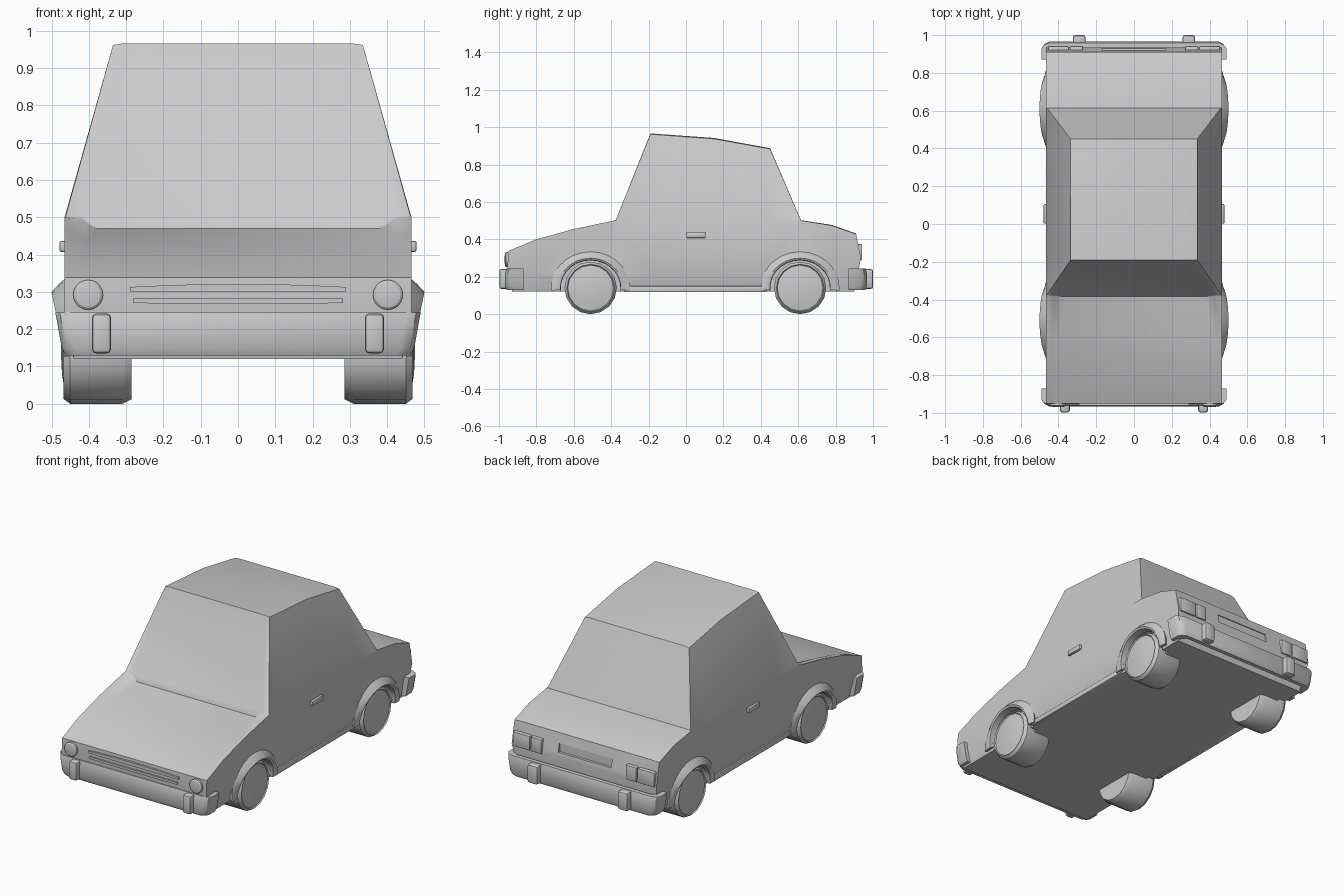
import bpy, bmesh, math
from mathutils import Matrix

if "Cube" in bpy.data.objects:
    bpy.data.objects.remove(bpy.data.objects["Cube"])

def make(name, verts, faces, bevel=0.0):
    me = bpy.data.meshes.new(name)
    bm = bmesh.new()
    vs = [bm.verts.new(v) for v in verts]
    for f in faces:
        bm.faces.new([vs[i] for i in f])
    bmesh.ops.recalc_face_normals(bm, faces=bm.faces)
    if bevel:
        bmesh.ops.bevel(bm, geom=bm.edges[:], offset=bevel, segments=2, affect='EDGES', profile=0.5)
    bm.to_mesh(me)
    bm.free()
    ob = bpy.data.objects.new(name, me)
    bpy.context.collection.objects.link(ob)
    return ob

def loft(name, rings, bevel=0.0, caps=True):
    n = len(rings[0])
    faces = [(k*n+i, k*n+(i+1) % n, (k+1)*n+(i+1) % n, (k+1)*n+i)
             for k in range(len(rings)-1) for i in range(n)]
    if caps:
        faces += [tuple(range(n)), tuple(range((len(rings)-1)*n, len(rings)*n))]
    return make(name, [p for r in rings for p in r], faces, bevel)

def box(name, x0, x1, y0, y1, z0, z1, bevel=0.0):
    ring = lambda z: [(x0, y0, z), (x1, y0, z), (x1, y1, z), (x0, y1, z)]
    return loft(name, [ring(z0), ring(z1)], bevel)

def lathe_x(name, profile, cy, cz, n):
    return loft(name, [[(x, cy+r*math.sin(2*math.pi*i/n), cz+r*math.cos(2*math.pi*i/n))
                        for i in range(n)] for x, r in profile])

# Body shell: stations of (y bottom, y mid, y top, z mid, belt z, inner (x,z), centre (x,z))
W = 0.465
stations = [
    (-.93, -.955, -.95, .24, .338, (.455, .338), (.42, .338)),
    (-.80, -.80, -.80, .21, .40, (.445, .399), (.41, .393)),
    (-.60, -.60, -.60, .20, .455, (.432, .452), (.395, .437)),
    (-.385, -.385, -.385, .20, .50, (.42, .495), (.38, .47)),
    (-.375, -.375, -.375, .20, .50, (.462, .504), (.42, .504)),
    (-.19, -.19, -.19, .20, .50, (.335, .962), (.31, .966)),
    (.15, .15, .15, .20, .50, (.335, .937), (.31, .942)),
    (.45, .45, .45, .20, .50, (.335, .883), (.31, .887)),
    (.615, .615, .615, .20, .50, (.46, .501), (.42, .502)),
    (.78, .78, .78, .22, .474, (.455, .475), (.41, .477)),
    (.90, .935, .91, .30, .428, (.455, .429), (.41, .431)),
]
rings = []
for yb, ym, yt, zm, zt, a, c in stations:
    half = [(.44, yb, .12), (W, ym, zm), (W, yt, zt), (a[0], yt, a[1]), (c[0], yt, c[1])]
    rings.append(half + [(-x, y, z) for x, y, z in reversed(half)])
body = loft("body", rings, caps=False)
bm = bmesh.new()
bm.from_mesh(body.data)
bm.verts.ensure_lookup_table()
for base in (0, 10*(len(stations)-1)):
    for j in range(4):
        bm.faces.new([bm.verts[base+i] for i in (j, j+1, 8-j, 9-j)])
bmesh.ops.recalc_face_normals(bm, faces=bm.faces)
bm.to_mesh(body.data)
bm.free()

# Cut wheel wells and the rear plate recess
WHEELS = (-.51, .61)
cutters = [lathe_x("well_cutter", [(s*.40, .16), (s*.6, .16)], y, .14, 24)
           for y in WHEELS for s in (-1, 1)]
cutters.append(box("plate_cutter", -.17, .17, .915, 1, .325, .375))
for c in cutters:
    m = body.modifiers.new("cut", 'BOOLEAN')
    m.operation, m.object, m.solver = 'DIFFERENCE', c, 'EXACT'
dg = bpy.context.evaluated_depsgraph_get()
cut_mesh = bpy.data.meshes.new_from_object(body.evaluated_get(dg))
body.modifiers.clear()
body.data = cut_mesh
for c in cutters:
    bpy.data.objects.remove(c)

for s in (-1, 1):
    side = "right" if s > 0 else "left"
    for cy, end in zip(WHEELS, ("front", "rear")):
        # Tyre with inset hub cap
        lathe_x(f"{end}_{side}_wheel", [(s*.285, .128), (s*.31, .14), (s*.45, .14), (s*.468, .127),
                                       (s*.462, .122), (s*.472, .06), (s*.474, .02)], cy, .14, 16)
        # Flared wheel arch: sweep of a ridge section round the wheel
        arch = []
        for i in range(15):
            a = math.radians(-4 + 188*i/14)
            k = max(0, math.sin(a))
            sec = [(.45, .155), (.467+.026*k, .157), (.467+.033*k, .168), (.467+.012*k, .192),
                   (.464, .205), (.45, .20)]
            arch.append([(s*x, cy+r*math.cos(a)*1.03, .14+r*math.sin(a)*.95) for x, r in sec])
        loft(f"{end}_{side}_arch", arch)
    # Sill strip, door handle
    xs = lambda a, b: sorted((s*a, s*b))
    box(f"{side}_sill", *xs(.425, .458), -.33, .43, .118, .15, .006)
    box(f"{side}_door_handle", *xs(.455, .479), .002, .105, .407, .437, .006)
    # Round headlamp
    lamp = [[(s*.402 + r*math.cos(t*math.pi/10), y, .292 + r*math.sin(t*math.pi/10))
             for t in range(20)] for y, r in [(-.94, .04), (-.962, .04), (-.967, .034), (-.97, .015)]]
    loft(f"{side}_headlamp", lamp)
    # Tail lamps in two panes
    box(f"{side}_tail_lamp_outer", *xs(.345, .455), .90, .942, .29, .375, .006)
    box(f"{side}_tail_lamp_inner", *xs(.27, .34), .90, .942, .29, .375, .006)
    # Bumper guards
    box(f"{side}_front_guard", *xs(.34, .392), -.998, -.94, .135, .242, .012)
    box(f"{side}_rear_guard", *xs(.257, .323), .94, 1.0, .135, .242, .012)

# Grille bars, bowed slightly in the middle
for z, w, bow in ((.307, .29, .008), (.276, .282, -.002)):
    bar = []
    for i in range(9):
        t = i/4 - 1
        h = .006 + abs(bow)*.5*(1-t*t)
        zc = z + bow*.5*(1-t*t)
        bar.append([(t*w, y, zc+d) for y, d in ((-.94, -h), (-.962, -h), (-.962, h), (-.94, h))])
    loft("grille_bar", bar)

# Wrap-around bumpers: U-shaped plan, wider at the top
def bumper(name, d):
    half = [(.49, .87), (.49, .93), (.478, .953), (.45, .967)]
    inner = [(.435, .935), (.455, .91), (.455, .87)]
    plan = half + [(-x, y) for x, y in reversed(half)]
    plan += [(-x, y) for x, y in reversed(inner)] + inner
    rings = []
    for z, g, p in ((.13, .945, -.008), (.15, .965, 0), (.22, .99, 0), (.245, 1.0, -.008)):
        rings.append([(x*g, d*(y + (p if y > .94 else 0)), z) for x, y in plan])
    return loft(name, rings)

bumper("front_bumper", -1)
bumper("rear_bumper", 1)

# Smooth shading with crisp edges
for ob in list(bpy.context.collection.objects):
    bpy.ops.object.select_all(action='DESELECT')
    ob.select_set(True)
    bpy.context.view_layer.objects.active = ob
    bpy.ops.object.shade_smooth_by_angle(angle=math.radians(30))
